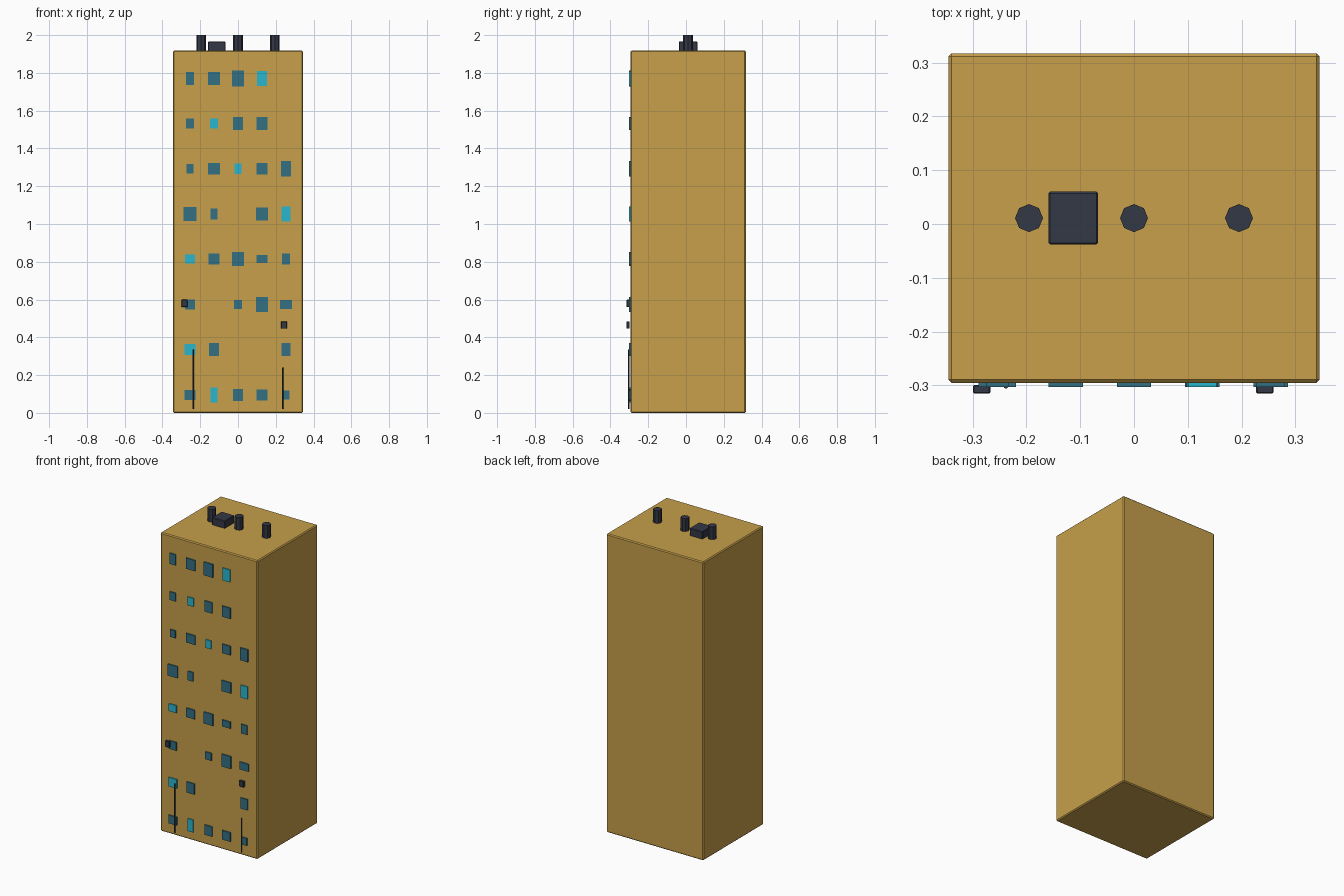
import bpy
import math

cube = bpy.data.objects.get("Cube")
if cube:
    bpy.data.objects.remove(cube, do_unlink=True)


def material(name, color):
    mat = bpy.data.materials.new(name)
    mat.use_nodes = True
    mat.diffuse_color = (*color, 1)
    mat.node_tree.nodes["Principled BSDF"].inputs["Base Color"].default_value = (*color, 1)
    return mat


wall = material("ochre wall", (0.57, 0.35, 0.07))
glass = material("dark teal glass", (0.033, 0.16, 0.23))
lit_glass = material("bright cyan glass", (0.022, 0.47, 0.62))
metal = material("charcoal metal", (0.034, 0.04, 0.06))


def finish(obj, name, mat, bevel=0):
    obj.name = name
    obj.data.materials.append(mat)
    if bevel:
        mod = obj.modifiers.new("edge bevel", "BEVEL")
        mod.width = bevel
        mod.segments = 1
    return obj


def box(name, center, size, mat, bevel=0):
    bpy.ops.mesh.primitive_cube_add(size=1, location=center)
    obj = bpy.context.object
    obj.scale = size
    bpy.ops.object.transform_apply(location=False, rotation=False, scale=True)
    return finish(obj, name, mat, bevel)


def tube(name, x, y, bottom, top, radius, mat):
    bpy.ops.mesh.primitive_cylinder_add(
        vertices=8, radius=radius, depth=top - bottom,
        location=(x, y, (bottom + top) / 2))
    return finish(bpy.context.object, name, mat)


# Main tower block
depth_center = 0.011
front = -0.295
roof = 1.918
box("tower_block", (0, depth_center, roof / 2), (0.69, 0.612, roof), wall, 0.006)

# Facade windows, bottom floor first: width x height in small units,
# "*" marks a lit window and "-" a missing one
unit = 0.0053
floors = [
    "11x10 *7x15 10x12 11x11 7x9",
    "*11x11 10x13 - - 9x13",
    "10x10 - 8x9 12x15 12x9",
    "*10x9 11x11 12x14 11x8 8x11",
    "13x14 7x11 - 12x13 *9x15",
    "7x9 12x11 *7x10 11x11 10x15",
    "8x10 *8x10 10x13 11x13 -",
    "8x13 12x13 12x16 *10x15 -",
]
for floor, row in enumerate(floors):
    for column, code in enumerate(row.split()):
        if code == "-":
            continue
        width, height = (int(n) * unit for n in code.strip("*").split("x"))
        box(f"window_floor_{floor + 1}_bay_{column + 1}",
            ((column - 2) * 0.127, front - 0.003, 0.095 + floor * 0.2395),
            (width, 0.009, height), lit_glass if "*" in code else glass)

# Air conditioners on the facade
for side, x, z in (("right", -0.283, 0.58), ("left", 0.243, 0.465)):
    box(f"air_conditioner_{side}", (x, front - 0.012, z),
        (0.032, 0.016, 0.038), metal, 0.002)

# Drain pipes on the facade
for side, x, top in (("right", -0.238, 0.335), ("left", 0.236, 0.24)):
    tube(f"drain_pipe_{side}", x, -0.302, 0.02, top, 0.004, metal)

# Roof vents and utility box
for label, x in (("right", -0.195), ("middle", 0), ("left", 0.195)):
    tube(f"roof_vent_{label}", x, depth_center, roof - 0.01, 2, 0.026, metal)
box("roof_utility_box", (-0.113, depth_center, 1.941),
    (0.092, 0.098, 0.05), metal, 0.003)
